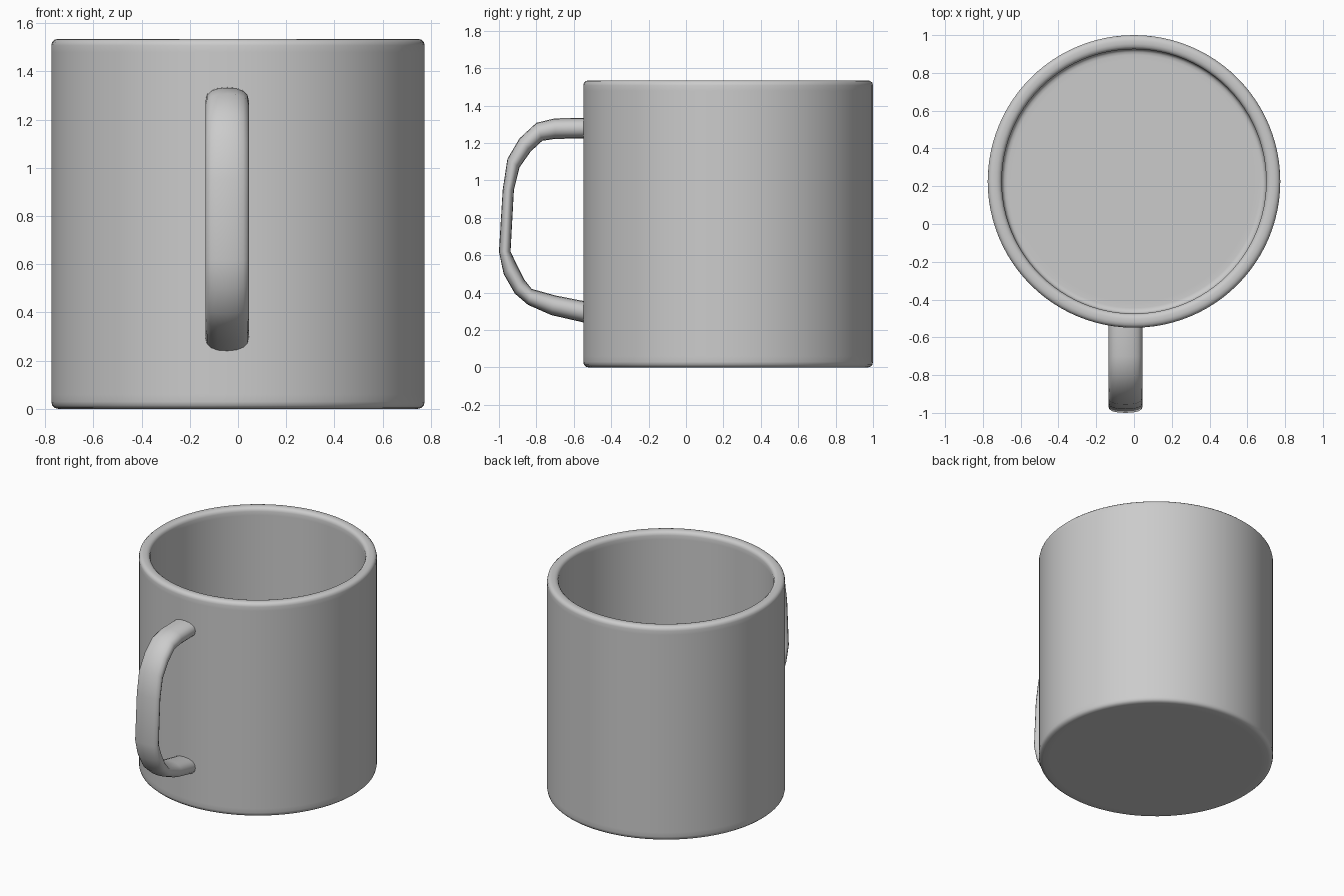
import bpy, bmesh
from math import sin, cos, pi
from mathutils import Vector

if "Cube" in bpy.data.objects:
    bpy.data.objects.remove(bpy.data.objects["Cube"])

CY = 0.2255   # cup axis, set back to leave room for the handle


def finish(name, bm, angle):
    bmesh.ops.recalc_face_normals(bm, faces=bm.faces)
    me = bpy.data.meshes.new(name)
    bm.to_mesh(me)
    bm.free()
    ob = bpy.data.objects.new(name, me)
    bpy.context.collection.objects.link(ob)
    bpy.ops.object.select_all(action='DESELECT')
    ob.select_set(True)
    bpy.context.view_layer.objects.active = ob
    bpy.ops.object.shade_smooth_by_angle(angle=angle)
    return ob


def bridge(bm, a, b):
    n = len(a)
    for i in range(n):
        bm.faces.new((a[i], a[(i + 1) % n], b[(i + 1) % n], b[i]))


def sgn_pow(v, p):
    return abs(v) ** p * (1 if v >= 0 else -1)


# Cup body: revolved wall profile with rounded foot, rim and inner floor,
# holding loops keep the long walls shaded flat
profile = [(0.70, 0), (0.745, 0), (0.76, 0.004), (0.771, 0.014), (0.7745, 0.03),
           (0.7745, 0.06), (0.7745, 1.48), (0.7745, 1.508), (0.771, 1.522),
           (0.76, 1.532), (0.745, 1.535), (0.728, 1.535), (0.714, 1.531),
           (0.704, 1.522), (0.70, 1.508), (0.70, 1.48), (0.70, 0.18),
           (0.70, 0.155), (0.695, 0.14), (0.685, 0.132), (0.67, 0.13), (0.64, 0.13)]
SIDES = 96
bm = bmesh.new()
rings = [[bm.verts.new((r * cos(2 * pi * i / SIDES), CY + r * sin(2 * pi * i / SIDES), z))
          for i in range(SIDES)] for r, z in profile]
for a, b in zip(rings, rings[1:]):
    bridge(bm, a, b)
bm.faces.new(rings[0])
bm.faces.new(rings[-1])
finish("cup_body", bm, 0.7)

# Handle: rounded sections lofted between outer and inner outline points (y, z)
outline = [((-0.51, 1.335), (-0.51, 1.225)), ((-0.70, 1.332), (-0.70, 1.222)),
           ((-0.80, 1.308), (-0.768, 1.212)), ((-0.89, 1.225), (-0.83, 1.155)),
           ((-0.955, 1.115), (-0.89, 1.07)), ((-0.98, 0.95), (-0.92, 0.95)),
           ((-1.0, 0.62), (-0.938, 0.62)), ((-0.975, 0.50), (-0.905, 0.55)),
           ((-0.915, 0.395), (-0.865, 0.47)), ((-0.845, 0.335), (-0.825, 0.42)),
           ((-0.72, 0.28), (-0.70, 0.385)), ((-0.51, 0.232), (-0.51, 0.348))]
HX, HALF, N = -0.045, 0.09, 16
bm = bmesh.new()
rings = []
for o, i in outline:
    o, i = Vector((HX, *o)), Vector((HX, *i))
    mid, arm = (o + i) / 2, (o - i) / 2
    ring = []
    for k in range(N):
        t = 2 * pi * k / N
        ring.append(bm.verts.new(mid + arm * sgn_pow(sin(t), 0.85)
                                 + Vector((HALF * sgn_pow(cos(t), 0.85), 0, 0))))
    rings.append(ring)
for a, b in zip(rings, rings[1:]):
    bridge(bm, a, b)
bm.faces.new(rings[0])
bm.faces.new(rings[-1])
finish("handle", bm, 1.3)
